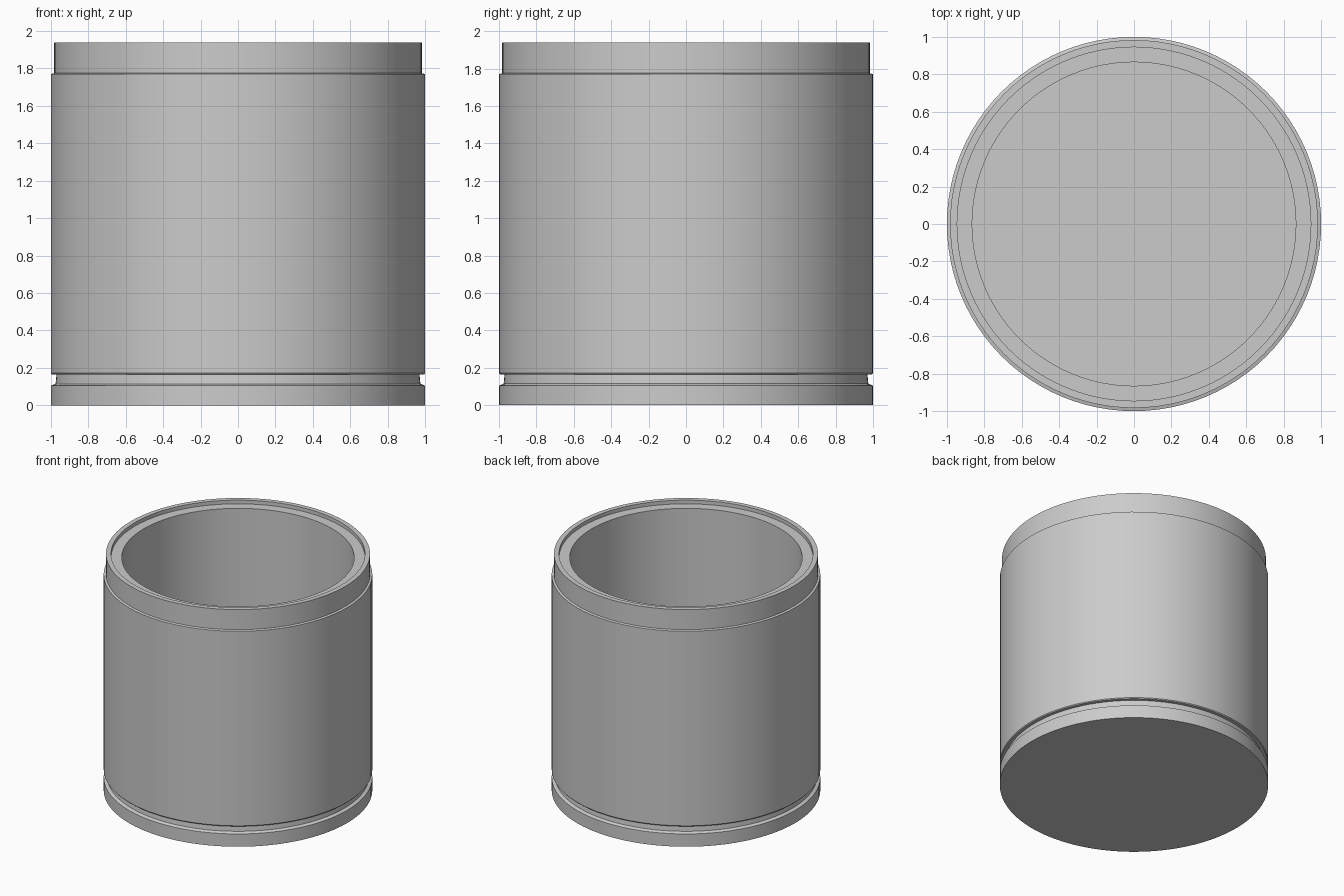
import bpy, bmesh, math

if "Cube" in bpy.data.objects:
    bpy.data.objects.remove(bpy.data.objects["Cube"])

SEGMENTS = 96

grey = bpy.data.materials.new("light_grey")
grey.diffuse_color = (0.6, 0.6, 0.6, 1.0)
grey.use_nodes = True
grey.node_tree.nodes["Principled BSDF"].inputs["Base Color"].default_value = grey.diffuse_color


def lathe(name, profile):
    """Spin an (r, z) profile around z; r = 0 ends close to a point on the axis."""
    bm = bmesh.new()
    verts = [bm.verts.new((r, 0, z)) for r, z in profile]
    edges = [bm.edges.new(pair) for pair in zip(verts, verts[1:])]
    bmesh.ops.spin(bm, geom=verts + edges, cent=(0, 0, 0), axis=(0, 0, 1),
                   angle=2 * math.pi, steps=SEGMENTS, use_duplicate=False)
    bmesh.ops.remove_doubles(bm, verts=bm.verts, dist=1e-4)
    bmesh.ops.recalc_face_normals(bm, faces=bm.faces)
    mesh = bpy.data.meshes.new(name)
    bm.to_mesh(mesh)
    bm.free()
    mesh.materials.append(grey)
    obj = bpy.data.objects.new(name, mesh)
    bpy.context.collection.objects.link(obj)
    bpy.context.view_layer.objects.active = obj
    obj.select_set(True)
    bpy.ops.object.shade_smooth_by_angle(angle=math.radians(30))
    obj.select_set(False)
    return obj


lathe("cup", [
    (0, 0), (1.0, 0), (1.0, 0.105),            # underside and base band
    (0.975, 0.115), (0.97, 0.165),             # groove above the base
    (0.995, 0.165), (1.0, 0.172),              # lower lip of the body
    (1.0, 1.77), (0.983, 1.775),               # outer body and shoulder
    (0.983, 1.94), (0.945, 1.94),              # neck and rim
    (0.945, 1.91), (0.865, 1.91),              # lid seat inside the rim
    (0.865, 0.11), (0, 0.11),                  # bore and floor
])
